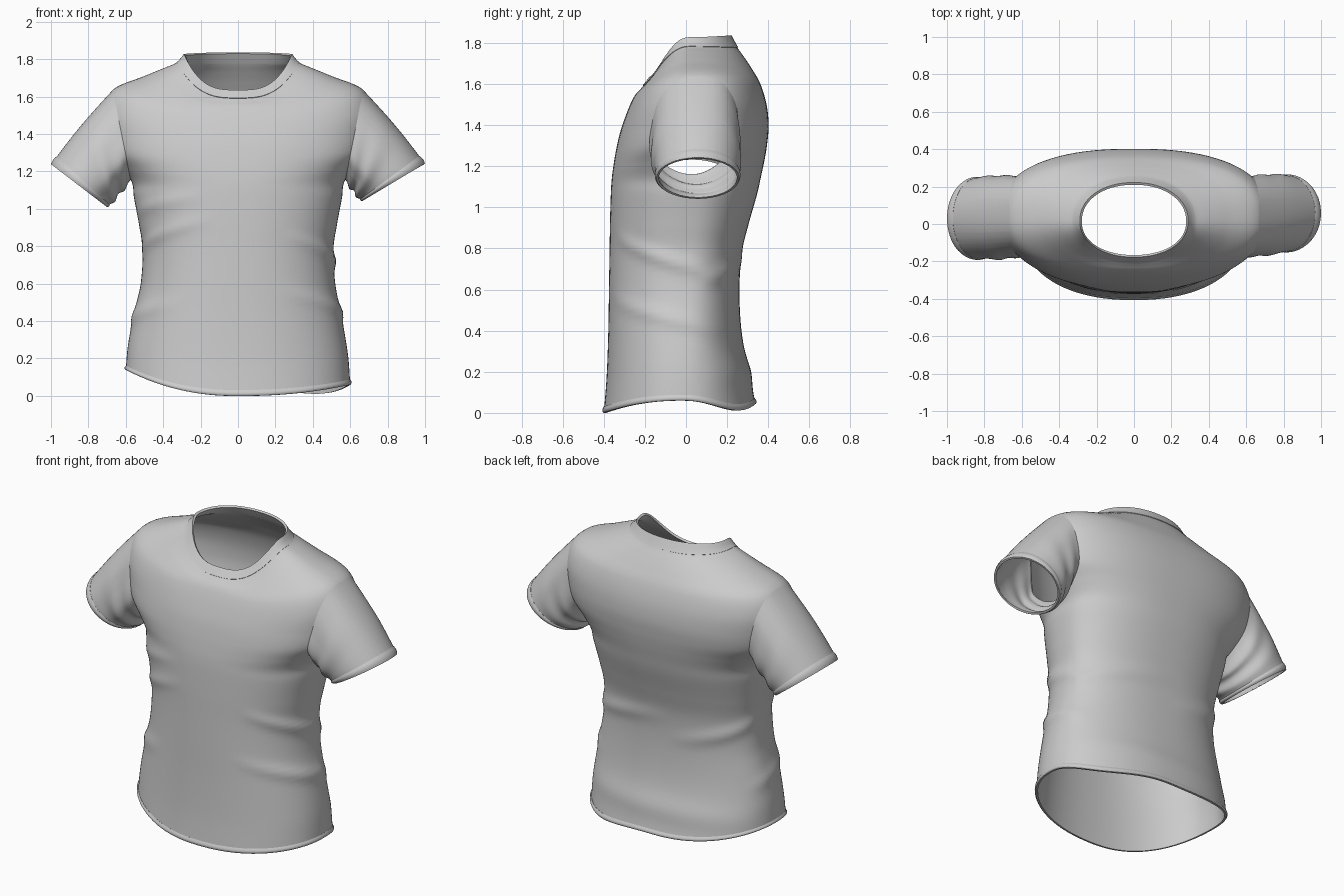
import bpy, bmesh, math
from mathutils import Vector

if "Cube" in bpy.data.objects:
    bpy.data.objects.remove(bpy.data.objects["Cube"])

COLS, STEPS = 112, 7

# Body levels: half width, side z, front y, front z, back y, back z
LEVELS = [
    (.600, .060, -.400, .000, .338, .045), (.588, .220, -.386, .180, .305, .200),
    (.555, .420, -.378, .400, .270, .400), (.520, .600, -.375, .600, .260, .600),
    (.510, .780, -.372, .780, .272, .780), (.530, .920, -.370, .920, .305, .920),
    (.556, 1.06, -.366, 1.06, .345, 1.06), (.567, 1.14, -.362, 1.13, .365, 1.15),
    (.618, 1.22, -.355, 1.19, .382, 1.23), (.682, 1.30, -.342, 1.27, .395, 1.31),
    (.710, 1.40, -.322, 1.36, .402, 1.40), (.720, 1.53, -.292, 1.45, .392, 1.50),
    (.665, 1.640, -.265, 1.515, .362, 1.60), (.500, 1.710, -.245, 1.55, .320, 1.675),
    (.390, 1.755, -.222, 1.575, .280, 1.735), (.322, 1.785, -.205, 1.594, .248, 1.780),
    (.285, 1.828, -.172, 1.636, .217, 1.836)]
TOP = len(LEVELS) - 1

# Cloth folds around the body: start angle, end angle, start z, end z, width, height
FOLDS = [
    (-65, 35, .86, .64, .035, .016), (-70, 40, .56, .38, .035, .014),
    (180, 255, .97, 1.07, .035, .008), (178, 260, .77, .95, .035, .010),
    (150, 240, .38, .50, .040, .011), (10, 95, .64, .76, .040, .012),
    (95, 185, .62, .80, .040, .013), (15, 165, .20, .20, .070, .012)]


def level(t):
    """Smoothly interpolated body level."""
    i = min(int(t), TOP - 1)
    f = t - i
    a, b, c, d = (LEVELS[min(max(k, 0), TOP)] for k in (i - 1, i, i + 1, i + 2))
    return [.5 * (2 * q + (r - p) * f + (2 * p - 5 * q + 4 * r - s) * f * f
                  + (3 * q - p - 3 * r + s) * f ** 3) for p, q, r, s in zip(a, b, c, d)]


def body_ring(t, grow=0):
    w, zs, yf, zf, yb, zb = level(t)
    neck = min(1, max(0, t - 12) / 3)
    yc = -.02 + .07 * min(1, t / 10) - .035 * neck
    power = 2 + max(0, t / TOP - .7) * 3.6
    blunt = .9 - .07 * min(1, t / 9) + .11 * neck      # below 1 squares off the oval
    hem = max(0, 1 - t / 3)
    ring = []
    for k in range(COLS):
        a = 2 * math.pi * k / COLS
        c, s = math.cos(a), math.sin(a)
        side = zs + (.08 * hem if c < 0 else 0)   # hem hangs higher on one side
        depth, zm = (yb - yc, zb) if s > 0 else (yc - yf, zf)
        z = zm + (side - zm) * abs(c) ** power
        if s > 0 and c > 0:
            z -= .04 * hem * math.sin(2 * a) ** 2
        p = Vector((w * math.copysign(abs(c) ** blunt, c),
                    yc + depth * math.copysign(abs(s) ** blunt, s), z))
        push = grow
        for a0, a1, z0, z1, width, height in FOLDS:
            f = ((math.degrees(a) - a0) % 360) / (a1 - a0)
            if f < 1:
                dz = (z - z0 - (z1 - z0) * f) / width
                push += height * math.sin(math.pi * f) * math.exp(-dz * dz)
        ring.append(p + Vector((c, s, 0)) * push)
    return ring


def loft(rings):
    bm = bmesh.new()
    rows = [[bm.verts.new(p) for p in r] for r in rings]
    n = len(rows[0])
    for a, b in zip(rows, rows[1:]):
        for j in range(n):
            bm.faces.new((a[j], a[(j + 1) % n], b[(j + 1) % n], b[j]))
    return bm


def finish(name, bm, thickness=.01):
    """Turn a sheet into a smooth shaded cloth object with thickness."""
    bmesh.ops.recalc_face_normals(bm, faces=bm.faces[:])
    me = bpy.data.meshes.new(name)
    bm.to_mesh(me)
    bm.free()
    ob = bpy.data.objects.new(name, me)
    bpy.context.collection.objects.link(ob)
    bpy.ops.object.select_all(action='DESELECT')
    ob.select_set(True)
    bpy.context.view_layer.objects.active = ob
    mod = ob.modifiers.new("cloth", 'SOLIDIFY')
    mod.thickness, mod.offset = thickness, -1
    bpy.ops.object.modifier_apply(modifier=mod.name)
    bpy.ops.object.shade_smooth_by_angle(angle=math.radians(50))


def span(a, b, n):
    return [a + (b - a) * i / n for i in range(n + 1)]


# Body, then cut the two slanted armholes
body = loft([body_ring(t) for t in span(0, TOP - 1, (TOP - 1) * STEPS)])
armholes = {}
for sx in (1, -1):
    faces = [f for f in body.faces
             if f.calc_center_median().z > 1.14 and f.calc_center_median().x * sx > .3]
    geom = list({v for f in faces for v in f.verts}) + list({e for f in faces for e in f.edges}) + faces
    cut = bmesh.ops.bisect_plane(body, geom=geom, dist=1e-5, plane_co=(sx * .577, 0, 1.17),
                                 plane_no=(sx * .48, 0, -.095), clear_outer=True)['geom_cut']
    verts = [v for v in cut if isinstance(v, bmesh.types.BMVert)]
    bmesh.ops.remove_doubles(body, verts=verts, dist=.004)
    armholes[sx] = [v.co.copy() for v in verts if v.is_valid]
finish("shirt_body", body)

# Collar and bottom hem follow the body shape
finish("collar", loft([body_ring(t, .005) for t in span(TOP - 1.03, TOP, 6)]), .014)
finish("bottom_hem", loft([body_ring(t, .002 + .006 * math.sin(math.pi * min(1, t / .25)))
                           for t in span(0, .25, 6)]), .012)

# Sleeves run from the armhole loops to oval cuffs
CUFFS = {1: ((.832, 1.142), (.167, .100)), -1: ((.850, 1.124), (.149, .114))}
for sx, side in ((1, "left"), (-1, "right")):
    loop = armholes[sx]
    mid = Vector([(min(p[i] for p in loop) + max(p[i] for p in loop)) / 2 for i in range(3)])
    up = Vector((sx * .095, 0, .48)).normalized()

    def angle(p):
        return math.atan2((p.y - mid.y) / .22, (p - mid).dot(up) / .24)

    loop.sort(key=angle)
    (cx, cz), (hx, hz) = CUFFS[sx]
    centre = Vector((sx * cx, .058 if sx > 0 else .03, cz))
    half = Vector((sx * hx, 0, hz))
    depth = .2 if sx > 0 else .215

    def sleeve_ring(s, grow=0):
        ring = []
        for p in loop:
            a = angle(p)
            end = centre + half * math.cos(a) + Vector((0, depth * math.sin(a), 0))
            q = p.lerp(end, s)
            out = (q - mid.lerp(centre, s)).normalized()
            under = ((1 - math.cos(a)) / 2) ** 1.5
            arch = math.sin(math.pi * s)
            fold = .010 * under * arch * math.sin(13 * s + 2.5 * math.cos(a + .6))
            ring.append(q + out * (.010 * arch + fold + grow))
        return ring

    finish(side + "_sleeve", loft([sleeve_ring(s) for s in span(0, 1, 24)]))
    finish(side + "_cuff", loft([sleeve_ring(s, .001 + .005 * math.sin(math.pi * (s - .9) / .1))
                                 for s in span(.9, 1, 6)]), .012)
